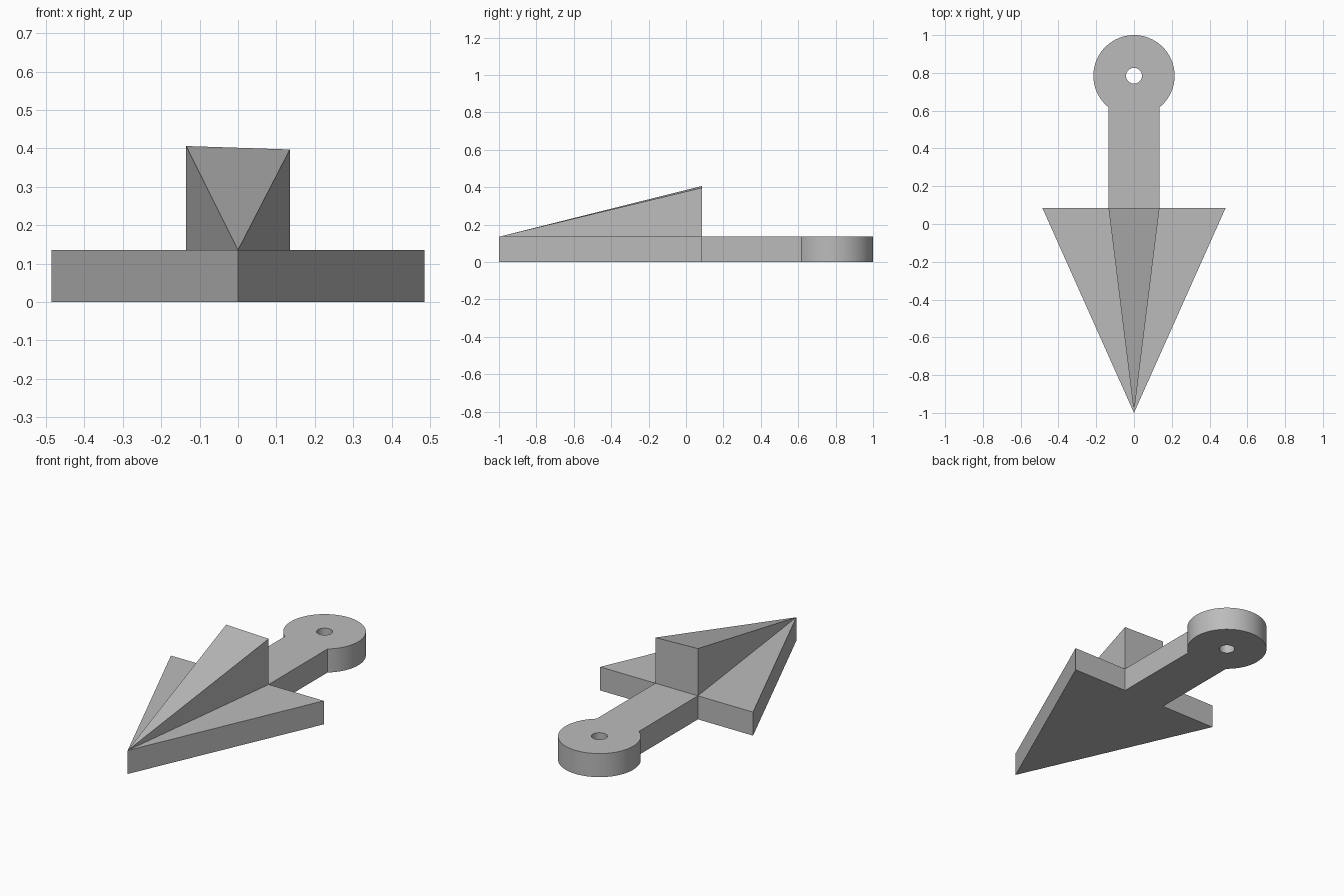
import bpy, bmesh
from math import pi, asin, sin, cos, radians, sqrt

cube = bpy.data.objects.get("Cube")
if cube:
    bpy.data.objects.remove(cube)

grey = bpy.data.materials.new("plain_grey")
grey.use_nodes = True
colour = (0.5, 0.5, 0.5, 1)
grey.diffuse_color = colour
grey.node_tree.nodes["Principled BSDF"].inputs["Base Color"].default_value = colour

THICK = 0.135          # plate thickness
HALF = 0.135           # half width of handle and ridge
WING_Y = 0.085         # rear edge of the blade
EYE_Y, EYE_R, HOLE_R = 0.785, 0.215, 0.042


def finish(name, bm, smooth=False):
    bmesh.ops.recalc_face_normals(bm, faces=bm.faces)
    mesh = bpy.data.meshes.new(name)
    bm.to_mesh(mesh)
    bm.free()
    mesh.materials.append(grey)
    obj = bpy.data.objects.new(name, mesh)
    bpy.context.collection.objects.link(obj)
    if smooth:
        bpy.ops.object.select_all(action='DESELECT')
        obj.select_set(True)
        bpy.context.view_layer.objects.active = obj
        bpy.ops.object.shade_smooth_by_angle(angle=radians(30))
    return obj


def arc(radius, start, end, steps):
    return [(radius * cos(start + (end - start) * i / steps),
             EYE_Y + radius * sin(start + (end - start) * i / steps))
            for i in range(steps + 1)]


# Flat plate: arrow blade, handle and round eye as one outline with a hole
neck = asin(sqrt(EYE_R ** 2 - HALF ** 2) / EYE_R)
outline = [(-HALF, WING_Y), (-0.485, WING_Y), (0, -1), (0.485, WING_Y), (HALF, WING_Y)]
outline += arc(EYE_R, -neck, pi + neck, 64)
hole = arc(HOLE_R, 0, 2 * pi, 32)[:-1]

bm = bmesh.new()
edges = []
for loop in (outline, hole):
    vs = [bm.verts.new((x, y, 0)) for x, y in loop]
    edges += [bm.edges.new((vs[i - 1], vs[i])) for i in range(len(vs))]
bmesh.ops.triangle_fill(bm, use_beauty=True, use_dissolve=False, edges=edges)
top = bmesh.ops.extrude_face_region(bm, geom=bm.faces[:], use_keep_orig=True)
bmesh.ops.translate(bm, vec=(0, 0, THICK),
                    verts=[v for v in top["geom"] if isinstance(v, bmesh.types.BMVert)])
finish("arrow_plate", bm, smooth=True)

# Raised ridge: a wedge narrowing to the blade tip, slightly higher on one side
bm = bmesh.new()
tip, low_r, low_l, high_l, high_r = [bm.verts.new(p) for p in (
    (0, -1, THICK), (-HALF, WING_Y, THICK), (HALF, WING_Y, THICK),
    (HALF, WING_Y, 0.397), (-HALF, WING_Y, 0.406))]
rear = [low_r, low_l, high_l, high_r]
bm.faces.new(rear)
for i in range(4):
    bm.faces.new((rear[i], rear[i - 1], tip))
finish("ridge_wedge", bm)
